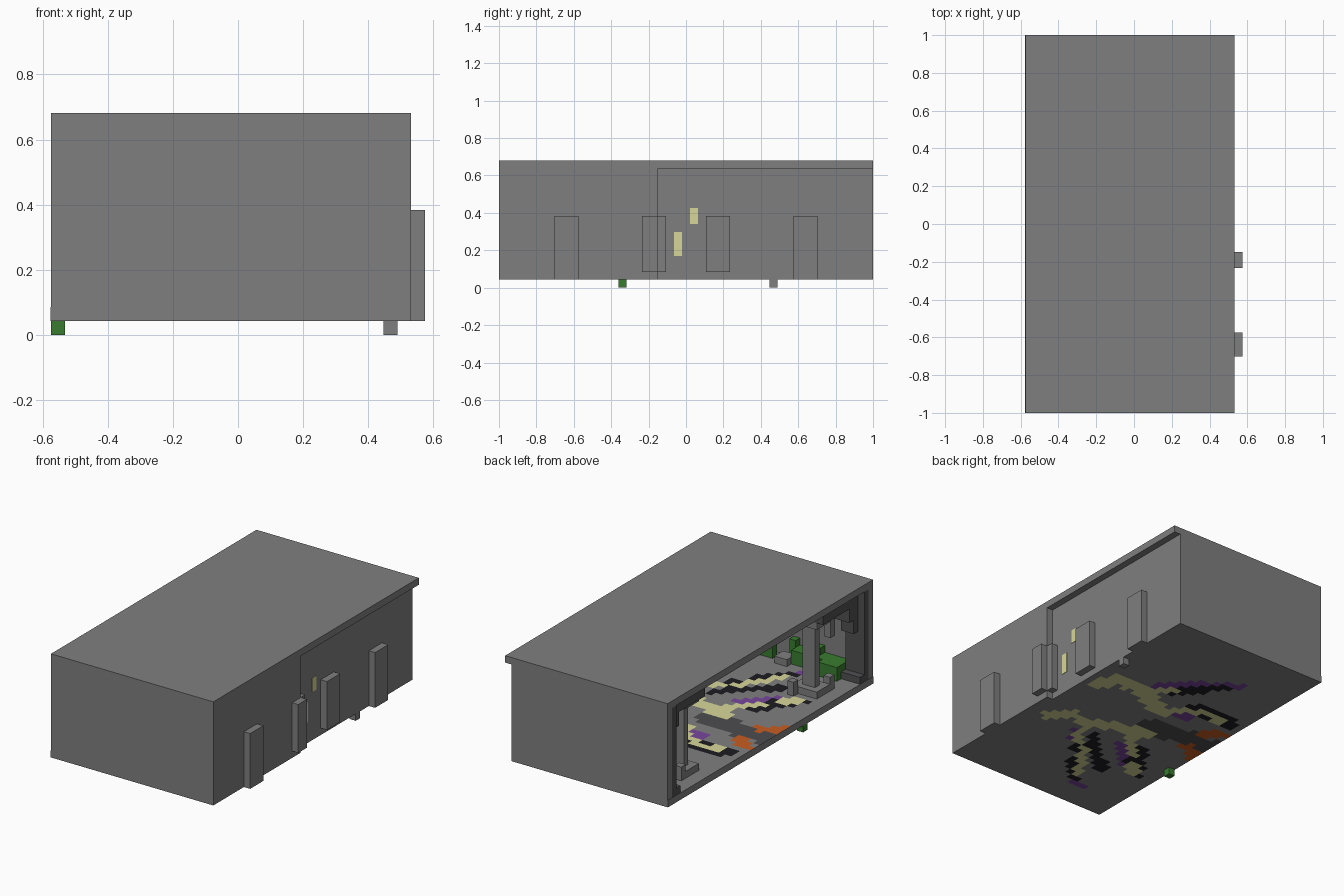
import bpy
import bmesh
import random
from mathutils import Vector
from mathutils.geometry import intersect_point_line

if "Cube" in bpy.data.objects:
    bpy.data.objects.remove(bpy.data.objects["Cube"], do_unlink=True)

random.seed(4)
LONG, WIDE, HIGH = 47, 27, 16      # size of the hall in blocks
UNIT = 2 / LONG


def make_material(name, red, green, blue):
    mat = bpy.data.materials.new(name)
    mat.use_nodes = True
    colour = (red, green, blue, 1)
    mat.diffuse_color = colour
    mat.node_tree.nodes["Principled BSDF"].inputs["Base Color"].default_value = colour
    return mat


stone = make_material("stone grey", .212, .212, .212)
slate = make_material("slate path", .075, .075, .08)
dark = make_material("dark stone", .08, .08, .085)
black = make_material("black", .012, .012, .016)
yellow = make_material("pale yellow", .68, .68, .32)
purple = make_material("purple", .19, .06, .34)
orange = make_material("orange", .58, .11, .015)
leaf = make_material("leaf green", .04, .2, .028)


def place(x, y, z):
    """Block coordinates to world coordinates."""
    return Vector(((x - WIDE / 2) * UNIT, (y - LONG / 2) * UNIT, z * UNIT))


def blocks(name, mat, *boxes):
    """One object made of boxes, each given as x, y and z ranges."""
    bm = bmesh.new()
    for xs, ys, zs in boxes:
        low, high = place(xs[0], ys[0], zs[0]), place(xs[1], ys[1], zs[1])
        made = bmesh.ops.create_cube(bm, size=1)["verts"]
        bmesh.ops.scale(bm, vec=high - low, verts=made)
        bmesh.ops.translate(bm, vec=(low + high) / 2, verts=made)
    return finish(name, bm, [mat])


def finish(name, bm, mats):
    mesh = bpy.data.meshes.new(name)
    bm.to_mesh(mesh)
    bm.free()
    for mat in mats:
        mesh.materials.append(mat)
    obj = bpy.data.objects.new(name, mesh)
    bpy.context.collection.objects.link(obj)
    return obj


def mirrored(ys):
    return (LONG - ys[1], LONG - ys[0])


def both_ends(name, mat, *boxes):
    """The same boxes at the front end and the back end of the hall."""
    blocks("front_" + name, mat, *boxes)
    blocks("back_" + name, mat, *[(xs, mirrored(ys), zs) for xs, ys, zs in boxes])


# Shell: roof, end walls and stepped side wall; the right side stays open
TOP = HIGH - 1
STEP = 20
blocks("roof", stone, ((0, 26), (0, LONG), (TOP, HIGH)))
blocks("front_wall", stone, ((0, 26), (0, 1), (2, TOP)))
blocks("back_wall", stone, ((0, 25), (46, LONG), (2, TOP)))
blocks("thick_side_wall", stone, ((25, 26), (1, STEP), (2, TOP)))
blocks("recessed_side_wall", stone, ((24, 25), (STEP, 46), (2, TOP)))

# Pilasters on the outside of the side wall
blocks("outer_pilasters", stone,
       ((26, 27), (7, 10), (1, 9)),
       ((26, 27), (18, STEP), (2, 9)), ((25, 26), (STEP, 21), (2, 9)),
       ((25, 26), (26, 29), (2, 9)),
       ((25, 26), (37, 40), (1, 9)))

# Narrow slit windows, showing on both sides of the wall
for label, y, zs in (("low", 22, (4, 7)), ("high", 24, (8, 10))):
    blocks(label + "_slit_window", yellow, ((23.95, 25.05), (y, y + 1), zs))

# Painted floor strokes: material, radius, points on the floor
strokes = [
    (slate, .085, [(-.13, -.04), (-.35, 0), (-.6, .01)]),
    (orange, .04, [(-.43, .11), (-.53, .17)]),
    (orange, .04, [(-.45, -.07), (-.54, -.13)]),
    (purple, .03, [(.14, .36), (-.02, .5), (-.14, .6), (-.26, .67)]),
    (purple, .03, [(-.1, .18), (-.25, .2)]),
    (purple, .03, [(-.14, -.3), (-.3, -.44)]),
    (purple, .03, [(-.2, -.76), (-.27, -.82)]),
    (purple, .03, [(.14, -.34), (.1, -.42)]),
    (black, .04, [(.04, -.33), (-.09, -.46), (-.25, -.58)]),
    (black, .035, [(-.06, -.62), (-.2, -.77)]),
    (black, .035, [(-.28, -.27), (-.46, -.52)]),
    (black, .04, [(-.2, .31), (-.36, .33), (-.5, .29)]),
    (black, .04, [(.06, .34), (-.06, .44), (-.18, .58)]),
    (yellow, .045, [(.38, -.31), (.31, -.21), (.15, -.22), (-.01, -.14), (-.19, -.1)]),
    (yellow, .035, [(.15, -.22), (.11, -.38), (-.08, -.56), (-.17, -.7)]),
    (yellow, .033, [(-.1, -.14), (-.2, -.27), (-.41, -.49)]),
    (yellow, .05, [(.39, .15), (.35, .28), (.13, .25), (-.09, .13)]),
    (yellow, .035, [(-.09, .13), (-.2, .26), (-.42, .27)]),
    (yellow, .028, [(.13, .27), (.02, .4)]),
    (black, .025, [(.06, -.46), (0, -.51)]),
    (black, .025, [(-.3, -.4), (-.34, -.4)]),
    (black, .025, [(-.32, .26), (-.35, .25)]),
]
floor_mats = [stone, slate, orange, black, purple, yellow]


def gap(point, start, end):
    """Distance from a point to a segment."""
    near, part = intersect_point_line(point, start, end)
    return (point - start.lerp(end, min(max(part, 0), 1))).length


def floor_colour(centre):
    found = stone
    for mat, radius, points in strokes:
        path = [Vector((x, y, 0)) for x, y in points]
        reach = min(gap(centre, a, b) for a, b in zip(path, path[1:]))
        if reach < radius * random.uniform(.8, 1.2):
            found = mat
    return floor_mats.index(found)


# Floor: a grid of square tiles, one block thick
bm = bmesh.new()
for row in range(LONG):
    for col in range(26 if row < STEP else 25):
        corners = ((col, row), (col + 1, row), (col + 1, row + 1), (col, row + 1))
        tile = bm.faces.new([bm.verts.new(place(x, y, 2)) for x, y in corners])
        centre = tile.calc_center_median()
        tile.material_index = floor_colour(Vector((centre.x, centre.y, 0)))
bmesh.ops.remove_doubles(bm, verts=bm.verts[:], dist=UNIT / 10)
floor = finish("painted_floor", bm, floor_mats)
thick = floor.modifiers.new("thickness", "SOLIDIFY")
thick.thickness = UNIT
thick.offset = -1

# Plain sill along the open edge of the floor
blocks("floor_sill", stone, ((-.05, 0), (0, LONG), (1, 2)))

# Free-standing pillars near the open side
both_ends("pillar", stone,
          ((2, 6), (7, 10), (2, 3)), ((3, 5), (8, 9), (3, 12)),
          ((2, 3), (6, 7), (2, 4)), ((5, 6), (10, 11), (2, 4)),
          ((2, 6), (7, 10), (12, 13)))
both_ends("lamp_block", stone, ((4, 5), (3, 4), (8, 11)))

# Dark half pillars against the end walls, with stepped arches
both_ends("half_pillar", dark,
          ((0, 3), (1, 3), (2, 3)), ((0, 3), (1, 2), (3, TOP)))
both_ends("stepped_arch", dark,
          ((1, 5), (2, 10), (13, TOP)), ((1, 5), (2, 4), (11, 13)),
          ((1, 3), (2, 3), (9, 11)), ((3, 5), (5, 7), (12, 13)))

# Plants along the front wall, with a stone planter between them
blocks("plants", leaf,
       ((3, 6), (1, 4), (2, 4)), ((6, 11), (1, 3), (2, 4)),
       ((7, 8), (1, 2), (4, 5)), ((14, 16), (2, 3), (2, 4)),
       ((11, 12), (1, 2), (3, 5)))
blocks("planter", stone, ((11, 13), (2, 4), (2, 3)))

# Small blocks hanging below the floor
blocks("hanging_leaf", leaf, ((0, 1), (15, 16), (0, 1)))
blocks("hanging_stone", stone, ((24, 25), (34, 35), (0, 1)))
